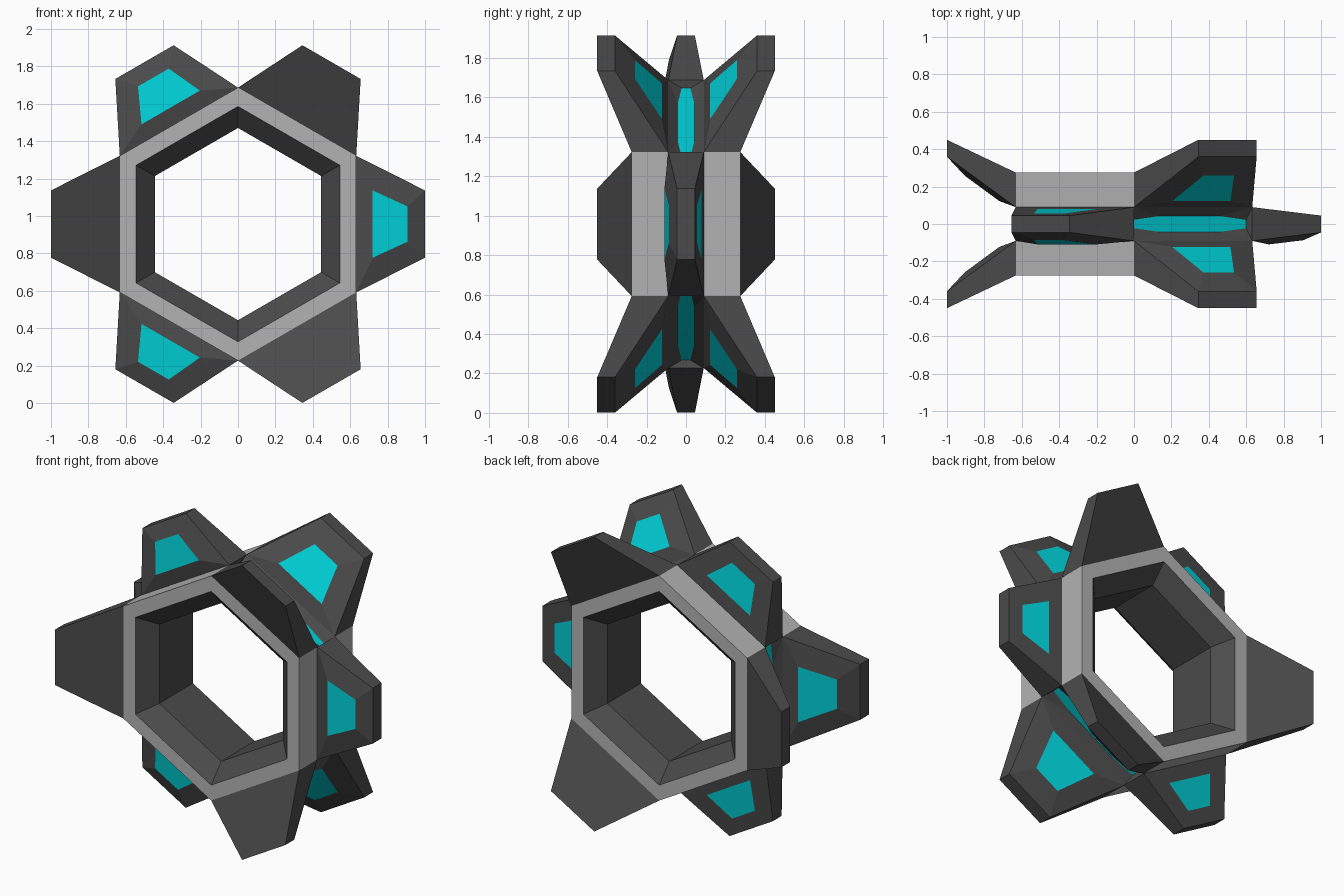
import bpy, bmesh
from math import sin, cos, radians
from mathutils import Vector

if "Cube" in bpy.data.objects:
    bpy.data.objects.remove(bpy.data.objects["Cube"])

ZC = 0.957            # height of the ring axis
AP, HALF = 0.632, 0.365   # ring apothem and half side length
COS30, TAN30 = cos(radians(30)), 0.57735


def mat(name, *rgb):
    m = bpy.data.materials.new(name)
    m.diffuse_color = (*rgb, 1)
    m.use_nodes = True
    m.node_tree.nodes["Principled BSDF"].inputs["Base Color"].default_value = m.diffuse_color
    return m


LIGHT = mat("light_grey", 0.45, 0.45, 0.45)
DARK = mat("dark_grey", 0.07, 0.07, 0.07)
CYAN = mat("cyan", 0.0, 0.65, 0.7)


def place(angle, r, t, y):
    """Radial / tangential / depth coordinates to world space."""
    a = radians(angle)
    return Vector((r * cos(a) - t * sin(a), y, ZC + r * sin(a) + t * cos(a)))


def build(name, faces, facing=None):
    """Make an object from (points, material index) faces; 0 light, 1 dark, 2 cyan."""
    bm = bmesh.new()
    for pts, mi in faces:
        f = bm.faces.new([bm.verts.new(p) for p in pts])
        f.material_index = mi
    bmesh.ops.remove_doubles(bm, verts=bm.verts, dist=1e-4)
    bmesh.ops.recalc_face_normals(bm, faces=bm.faces)
    bm.normal_update()
    if facing and sum((f.normal * f.calc_area() for f in bm.faces), Vector()).dot(facing) < 0:
        bmesh.ops.reverse_faces(bm, faces=bm.faces)
    me = bpy.data.meshes.new(name)
    bm.to_mesh(me)
    bm.free()
    for m in (LIGHT, DARK, CYAN):
        me.materials.append(m)
    ob = bpy.data.objects.new(name, me)
    bpy.context.collection.objects.link(ob)


def frame(outer, inner, cap=2):
    """Sloped quads between two loops plus a coloured cap."""
    n = len(outer)
    quads = [([outer[i], outer[(i + 1) % n], inner[(i + 1) % n], inner[i]], 1) for i in range(n)]
    return quads + [(inner, cap)]


def fin(name, angle, base, tip, raises):
    """Tapered fin; base and tip are (y low, y high), raises holds panel offset per side or None."""
    P = lambda r, t, y: place(angle, r, t, y)
    faces, loops = [], []
    for k, lift in enumerate(raises):
        yb, yt = base[k], tip[k]
        outer = [P(AP, -HALF, yb), P(1, -0.18, yt), P(1, 0.18, yt), P(AP, HALF, yb)]
        loops.append(outer)
        if lift is None:
            faces.append((outer, 1))
            continue
        on = lambda r: yb + (yt - yb) * (r - AP) / (1 - AP) + lift
        inner = [P(r, t, on(r)) for r, t in
                 ((0.72, -0.18), (0.905, -0.095), (0.905, 0.095), (0.72, 0.18))]
        faces += frame(outer, inner)
    a, b = loops
    faces += [([a[i], a[i + 1], b[i + 1], b[i]], 1) for i in range(3)]
    build(name, faces, place(angle, 1, 0, 0) - place(angle, 0, 0, 0))


# Hexagonal ring: flat rims, chamfered dark bore, open outer bands where fins attach
profile = [(AP, -0.275), (0.545, -0.275), (0.445, -0.172),
           (0.445, 0.172), (0.545, 0.275), (AP, 0.275)]
ring = []
for angle in range(0, 360, 60):
    bands = [(profile[i], profile[i + 1], 0 if i in (0, 4) else 1) for i in range(5)]
    if angle % 120 == 0:
        bands += [((AP, s * 0.275), (AP, s * 0.09), 0) for s in (-1, 1)]
    for (r0, y0), (r1, y1), mi in bands:
        h0, h1 = r0 * TAN30, r1 * TAN30
        ring.append(([place(angle, r0, -h0, y0), place(angle, r0, h0, y0),
                      place(angle, r1, h1, y1), place(angle, r1, -h1, y1)], mi))
build("hex_ring", ring)

# Centre fins with a raised panel in front and a flush one behind
for angle in (0, 120, 240):
    fin(f"centre_fin_{angle}", angle, (-0.09, 0.09), (-0.045, 0.045), (-0.03, 0))

for angle in (60, 180, 300):
    # Flared fins at front and back, panels on their inner sides
    fin(f"front_fin_{angle}", angle, (-0.275, -0.09), (-0.45, -0.36), (None, 0.032))
    fin(f"back_fin_{angle}", angle, (0.09, 0.275), (0.36, 0.45), (-0.032, None))

    # Recessed octagonal light strip between the flared fins
    rect = [place(angle, AP, t * HALF, y * 0.09) for t, y in
            ((-1, -1), (-1, -1), (1, -1), (1, -1), (1, 1), (1, 1), (-1, 1), (-1, 1))]
    octo = [place(angle, 0.594, t, y) for t, y in
            ((-0.35, -0.022), (-0.19, -0.042), (0.19, -0.042), (0.35, -0.022),
             (0.35, 0.022), (0.19, 0.042), (-0.19, 0.042), (-0.35, 0.022))]
    strip = [(octo, 2)]
    for i in range(8):
        j = (i + 1) % 8
        pts = [rect[i], rect[j], octo[j], octo[i]]
        strip.append((pts[1:] if rect[i] == rect[j] else pts, 1))
    build(f"light_strip_{angle}", strip, place(angle, 1, 0, 0) - place(angle, 0, 0, 0))
